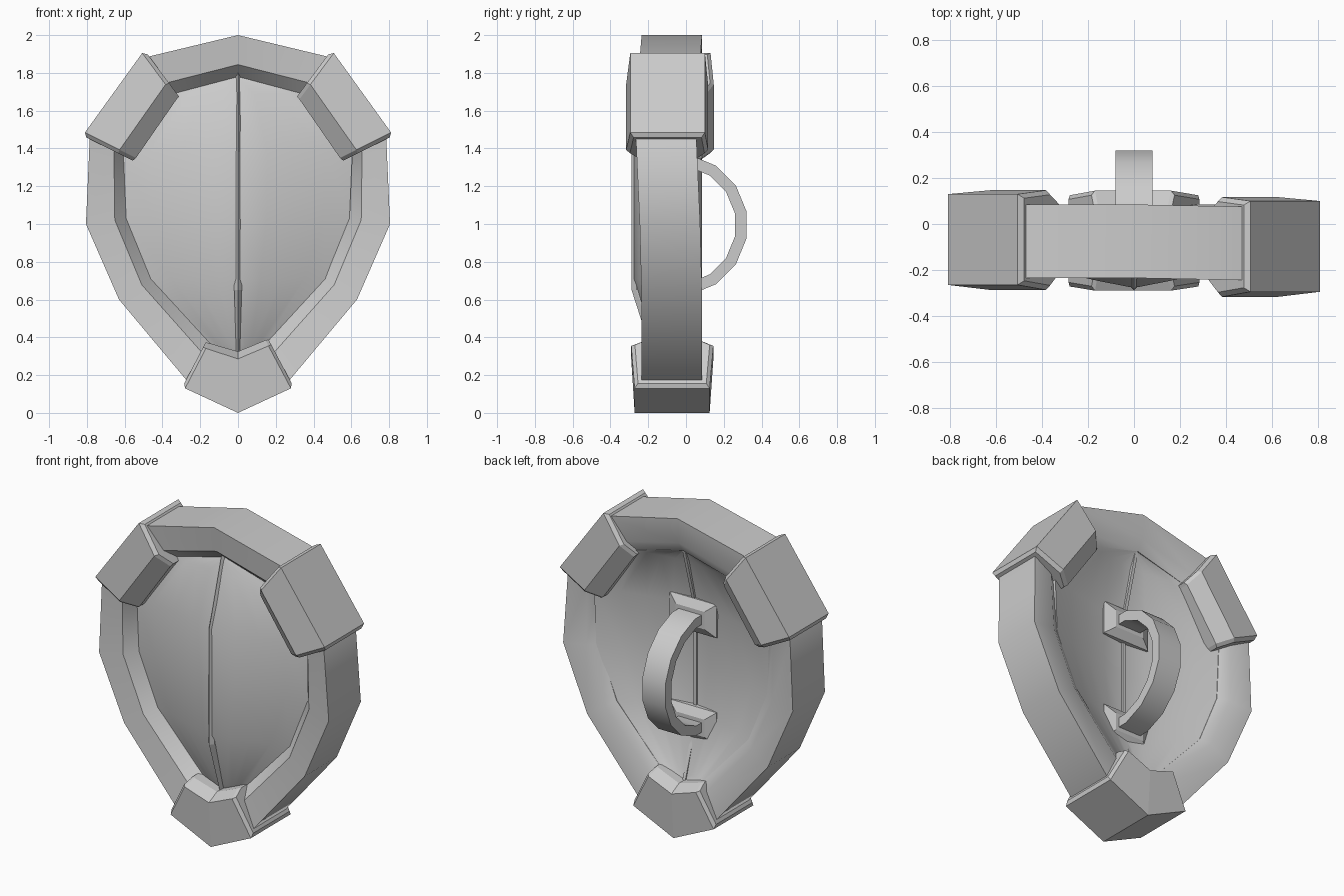
import bpy, bmesh, math

if "Cube" in bpy.data.objects:
    bpy.data.objects.remove(bpy.data.objects["Cube"])


def make_object(name, verts, faces, smooth=None):
    me = bpy.data.meshes.new(name)
    me.from_pydata(verts, [], faces)
    bm = bmesh.new()
    bm.from_mesh(me)
    bmesh.ops.remove_doubles(bm, verts=bm.verts, dist=0.0005)
    bmesh.ops.recalc_face_normals(bm, faces=bm.faces)
    bm.to_mesh(me)
    bm.free()
    ob = bpy.data.objects.new(name, me)
    bpy.context.collection.objects.link(ob)
    if smooth:
        bpy.ops.object.select_all(action='DESELECT')
        ob.select_set(True)
        bpy.context.view_layer.objects.active = ob
        bpy.ops.object.shade_smooth_by_angle(angle=math.radians(smooth))
    return ob


def loft(name, rings, closed=False, smooth=None):
    """Join equal-sized rings of points; cap the ends unless closed."""
    n, m = len(rings[0]), len(rings)
    verts = [p for r in rings for p in r]
    faces = []
    for i in range(m if closed else m - 1):
        a, b = i * n, (i + 1) % m * n
        faces += [(a + j, a + (j + 1) % n, b + (j + 1) % n, b + j) for j in range(n)]
    if not closed:
        faces += [tuple(range(n)), tuple(range((m - 1) * n, m * n))]
    return make_object(name, verts, faces, smooth)


def section(outer, inner, profile, dy=0.0):
    """Profile (t, y): t runs from the outer to the inner outline point."""
    return [(outer[0] + (inner[0] - outer[0]) * t, y + dy,
             outer[1] + (inner[1] - outer[1]) * t) for t, y in profile]


def shrink(ring, offset, k=0.91):
    """Slightly smaller copy of a ring, moved outward: the chamfered end."""
    c = [sum(p[i] for p in ring) / len(ring) for i in range(3)]
    return [(c[0] + (p[0] - c[0]) * k + offset[0], c[1] + (p[1] - c[1]) * k,
             c[2] + (p[2] - c[2]) * k + offset[1]) for p in ring]


# Shield rim, lofted round the outline
outer = [(0, 2), (.5, 1.88), (.785, 1.45), (.805, 1.0), (.63, .6), (.27, .17), (0, .06)]
inner = [(0, 1.78), (.34, 1.69), (.605, 1.38), (.59, 1.03), (.46, .71), (.14, .36), (0, .30)]
rim_profile = [(0, -.235), (.71, -.215), (1, -.14), (1, .035), (.71, .075), (0, .085)]
shift = [0, -.01, -.03, -.01, 0, 0, 0]
rings = [section(o, i, rim_profile, d) for o, i, d in zip(outer, inner, shift)]
rings += [[(-x, y, z) for x, y, z in section(o, i, rim_profile)]
          for o, i in list(zip(outer, inner))[5:0:-1]]
loft("shield_rim", rings, closed=True, smooth=32)

# Ridged panel with a dished back
spine = [(-.15, .02), (-.18, -.02), (-.278, -.1), (-.278, -.1),
         (-.278, -.1), (-.17, -.0), (-.15, .02)]
cols = 8
rings = []
for (w, z), (f, b) in zip(inner, spine):
    us = [-1 + 2 * k / cols for k in range(cols + 1)]
    front = [(u * w * 1.02, -.14 + (f + .14) * (1 - abs(u) ** 1.1), z) for u in us]
    back = [(u * w * 1.02, .035 + (b - .035) * (1 - abs(u) ** 1.5), z) for u in reversed(us)]
    rings.append(front + back)
loft("shield_panel", rings, smooth=40)

# Thin raised spine showing on both sides of the panel
rings = []
for z, f, b, w in [(1.8, -.165, .03, .009), (1.38, -.288, -.088, .02), (1.03, -.288, -.088, .024),
                   (.65, -.288, -.088, .02), (.30, -.175, .03, .009)]:
    rings.append([(0, f, z), (w, f + .025, z), (.01, b - .03, z), (.01, b, z),
                  (-.01, b, z), (-.01, b - .03, z), (-w, f + .025, z)])
loft("panel_spine", rings)

# Upper corner guards
guard_profile = [(0, -.265), (.68, -.287), (1, -.21), (1, .085), (.68, .147), (0, .13)]
for side, s, dy in (("left", -1, 0), ("right", 1, -.03)):
    a = section((s * .507, 1.905), (s * .325, 1.66), guard_profile, dy)
    b = section((s * .81, 1.485), (s * .54, 1.35), guard_profile, dy)
    loft("corner_guard_" + side, [shrink(a, (-s * .02, .005)), a, b, shrink(b, (s * .007, -.02))])

# Bottom tip guard
tip_profile = [(0, -.272), (.88, -.29), (1, -.21), (1, .07), (.88, .145), (0, .125)]
tip = [section((x, z), (i, k), tip_profile)
       for x, z, i, k in [(-.28, .13, -.155, .37), (0, 0, 0, .325), (.28, .13, .145, .385)]]
loft("tip_guard", [shrink(tip[0], (-.012, .012))] + tip + [shrink(tip[2], (.012, .012))])

# Handle strap, a faceted arc
rings = []
for k in range(10):
    t = math.radians(-101 + 202 * k / 9)
    rings.append([(x, -.05 + r * math.cos(t), .995 + r * math.sin(t))
                  for x, r in ((-.08, .315), (.08, .315), (.08, .377), (-.08, .377))])
loft("handle_strap", rings, smooth=30)

# Handle mounting plates
for name, z in (("upper", 1.335), ("lower", .655)):
    loft("handle_plate_" + name,
         [[(x * w, y, z + v * h) for x, v in ((-1, -1), (1, -1), (1, 1), (-1, 1))]
          for w, h, y in ((.165, .105, -.12), (.165, .105, -.07), (.1, .055, -.04))])
